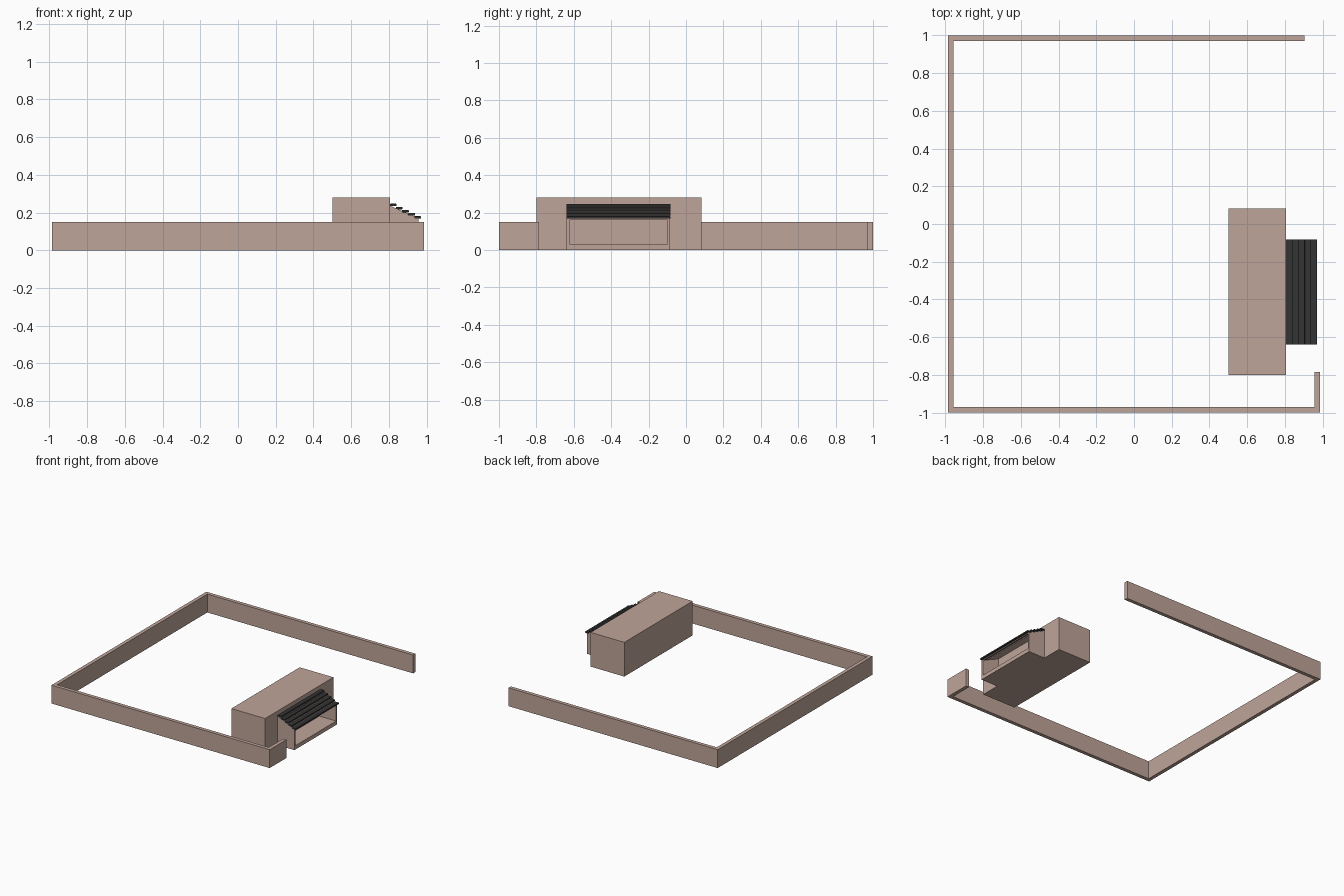
import bpy, bmesh
from mathutils import Vector

cube = bpy.data.objects.get("Cube")
if cube:
    bpy.data.objects.remove(cube, do_unlink=True)


def material(name, rgb):
    m = bpy.data.materials.new(name)
    m.use_nodes = True
    m.diffuse_color = (*rgb, 1)
    m.node_tree.nodes["Principled BSDF"].inputs["Base Color"].default_value = (*rgb, 1)
    return m


CLAY = material("clay beige", (0.52, 0.375, 0.32))
DARK = material("charcoal", (0.033, 0.033, 0.033))


def prism(name, outline, offset, mat):
    """Extrude a flat outline of 3D points along an offset."""
    bm = bmesh.new()
    face = bm.faces.new([bm.verts.new(p) for p in outline])
    ext = bmesh.ops.extrude_face_region(bm, geom=[face])
    verts = [g for g in ext["geom"] if isinstance(g, bmesh.types.BMVert)]
    bmesh.ops.translate(bm, verts=verts, vec=Vector(offset))
    bmesh.ops.recalc_face_normals(bm, faces=bm.faces)
    mesh = bpy.data.meshes.new(name)
    bm.to_mesh(mesh)
    bm.free()
    mesh.materials.append(mat)
    ob = bpy.data.objects.new(name, mesh)
    bpy.context.collection.objects.link(ob)
    return ob


def box(name, x, y, z, mat):
    plan = [(x[0], y[0], z[0]), (x[1], y[0], z[0]), (x[1], y[1], z[0]), (x[0], y[1], z[0])]
    return prism(name, plan, (0, 0, z[1] - z[0]), mat)


# Yard wall: one open run around three sides with a short return at the gate
X, T = 0.987, 0.03
plan = [(0.905, 1), (-X, 1), (-X, -1), (X, -1), (X, -0.785), (X - T, -0.785),
        (X - T, -1 + T), (-X + T, -1 + T), (-X + T, 1 - T), (0.905, 1 - T)]
prism("yard_wall", [(x, y, 0) for x, y in plan], (0, 0, 0.15), CLAY)

# Main building block
box("house_block", (0.5, 0.805), (-0.8, 0.083), (0, 0.28), CLAY)

# Porch: floor slab, two sloped side walls and a sloped ceiling panel
PX0, PX1, PY0, PY1, S = 0.805, 0.957, -0.638, -0.085, 0.014
TOP0, TOP1 = 0.237, 0.17
for name, y in (("porch_front_side", PY0), ("porch_back_side", PY1 - S)):
    side = [(PX0, y, 0), (PX1, y, 0), (PX1, y, TOP1), (PX0, y, TOP0)]
    prism(name, side, (0, S, 0), CLAY)
box("porch_floor", (PX0, PX1), (PY0 + S, PY1 - S), (0, 0.032), CLAY)
panel = [(PX0, PY0 + S, TOP0 - 0.008), (PX1, PY0 + S, TOP1 - 0.008),
         (PX1, PY0 + S, TOP1), (PX0, PY0 + S, TOP0)]
prism("porch_ceiling", panel, (0, PY1 - PY0 - 2 * S, 0), CLAY)

# Stepped roof slats with slightly softened edges
for i in range(5):
    x, z = PX0 + 0.0325 * i, 0.234 - 0.0165 * i
    slat = box(f"roof_slat_{i + 1}", (x, x + 0.036), (-0.64, -0.082), (z, z + 0.013), DARK)
    bevel = slat.modifiers.new("soft_edges", "BEVEL")
    bevel.width = 0.003
    bevel.segments = 2
